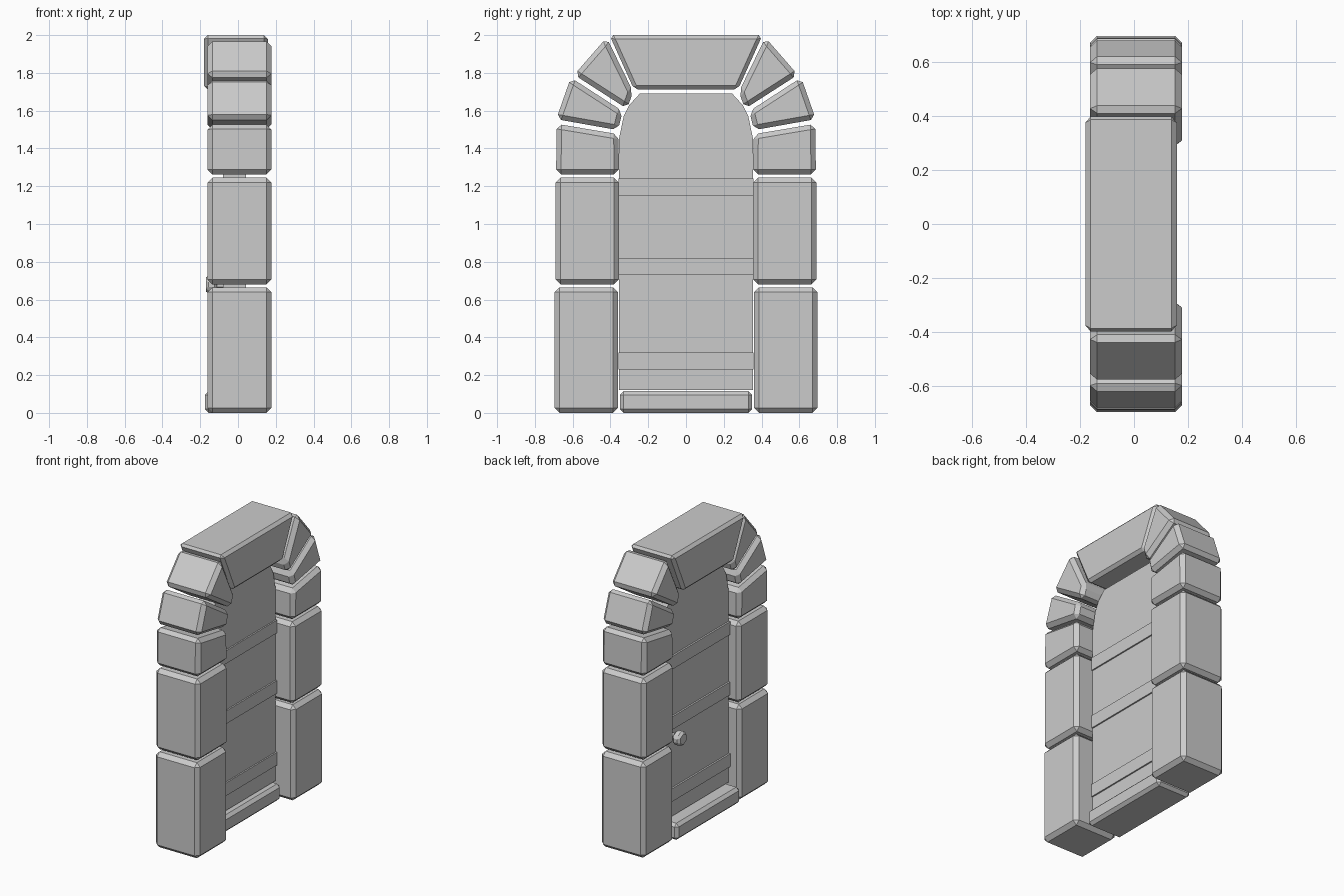
import bpy, bmesh, math

if "Cube" in bpy.data.objects:
    bpy.data.objects.remove(bpy.data.objects["Cube"])

stone = bpy.data.materials.new("grey stone")
stone.diffuse_color = (0.6, 0.6, 0.6, 1)
stone.use_nodes = True
stone.node_tree.nodes["Principled BSDF"].inputs["Base Color"].default_value = stone.diffuse_color


def prism(name, pts, x0, x1, bevel=0.0):
    """Extrude a (y, z) outline along x, with an optional chamfer."""
    bm = bmesh.new()
    a = [bm.verts.new((x0, y, z)) for y, z in pts]
    b = [bm.verts.new((x1, y, z)) for y, z in pts]
    n = len(pts)
    bm.faces.new(a)
    bm.faces.new(b[::-1])
    for i in range(n):
        j = (i + 1) % n
        bm.faces.new((a[i], b[i], b[j], a[j]))
    bmesh.ops.recalc_face_normals(bm, faces=bm.faces)
    if bevel:
        bmesh.ops.bevel(bm, geom=bm.edges[:], offset=bevel, segments=1,
                        affect='EDGES', profile=0.5)
    me = bpy.data.meshes.new(name)
    bm.to_mesh(me)
    bm.free()
    me.materials.append(stone)
    ob = bpy.data.objects.new(name, me)
    bpy.context.collection.objects.link(ob)
    return ob


def rect(y0, y1, z0, z1):
    return [(y0, z0), (y1, z0), (y1, z1), (y0, z1)]


# Side stones, bottom to top, mirrored to both sides
side_stones = {
    "lower_pillar_stone": rect(0.36, 0.695, 0.0, 0.665),
    "upper_pillar_stone": rect(0.355, 0.69, 0.68, 1.245),
    "spring_stone": [(0.355, 1.263), (0.688, 1.263), (0.684, 1.53), (0.357, 1.475)],
    "lower_arch_stone": [(0.36, 1.497), (0.687, 1.555), (0.61, 1.775), (0.335, 1.597)],
    "upper_arch_stone": [(0.312, 1.61), (0.592, 1.79), (0.42, 1.987), (0.28, 1.70)],
}
for name, pts in side_stones.items():
    for side, s in (("right", 1), ("left", -1)):
        prism(f"{name}_{side}", [(s * y, z) for y, z in pts], -0.162, 0.177, 0.026)

# Keystone lintel, set slightly further back
prism("lintel", [(-0.275, 1.712), (0.275, 1.712), (0.405, 2.0), (-0.405, 2.0)],
      -0.18, 0.158, 0.02)

# Door sill
prism("sill", rect(-0.35, 0.35, 0.0, 0.115), -0.176, 0.09, 0.02)

# Arched door panel
half = [(0.355, 0.12), (0.355, 1.45), (0.33, 1.57), (0.3, 1.63), (0.245, 1.69)]
prism("door_panel", half + [(-y, z) for y, z in reversed(half)], -0.08, 0.042)

# Three cross bands on the door
for i, z in enumerate((0.23, 0.73, 1.15)):
    prism(f"door_band_{i + 1}", rect(-0.357, 0.357, z, z + 0.09), -0.092, 0.052)

# Six-sided door knob on a thin stem
hexagon = [(math.cos(math.radians(30 + 60 * k)), math.sin(math.radians(30 + 60 * k))) for k in range(6)]
for name, r, x0, x1, bv in (("door_knob", 0.055, -0.17, -0.11, 0.015),
                            ("knob_stem", 0.025, -0.115, -0.075, 0)):
    prism(name, [(0.27 + r * c, 0.68 + r * s) for c, s in hexagon], x0, x1, bv)
